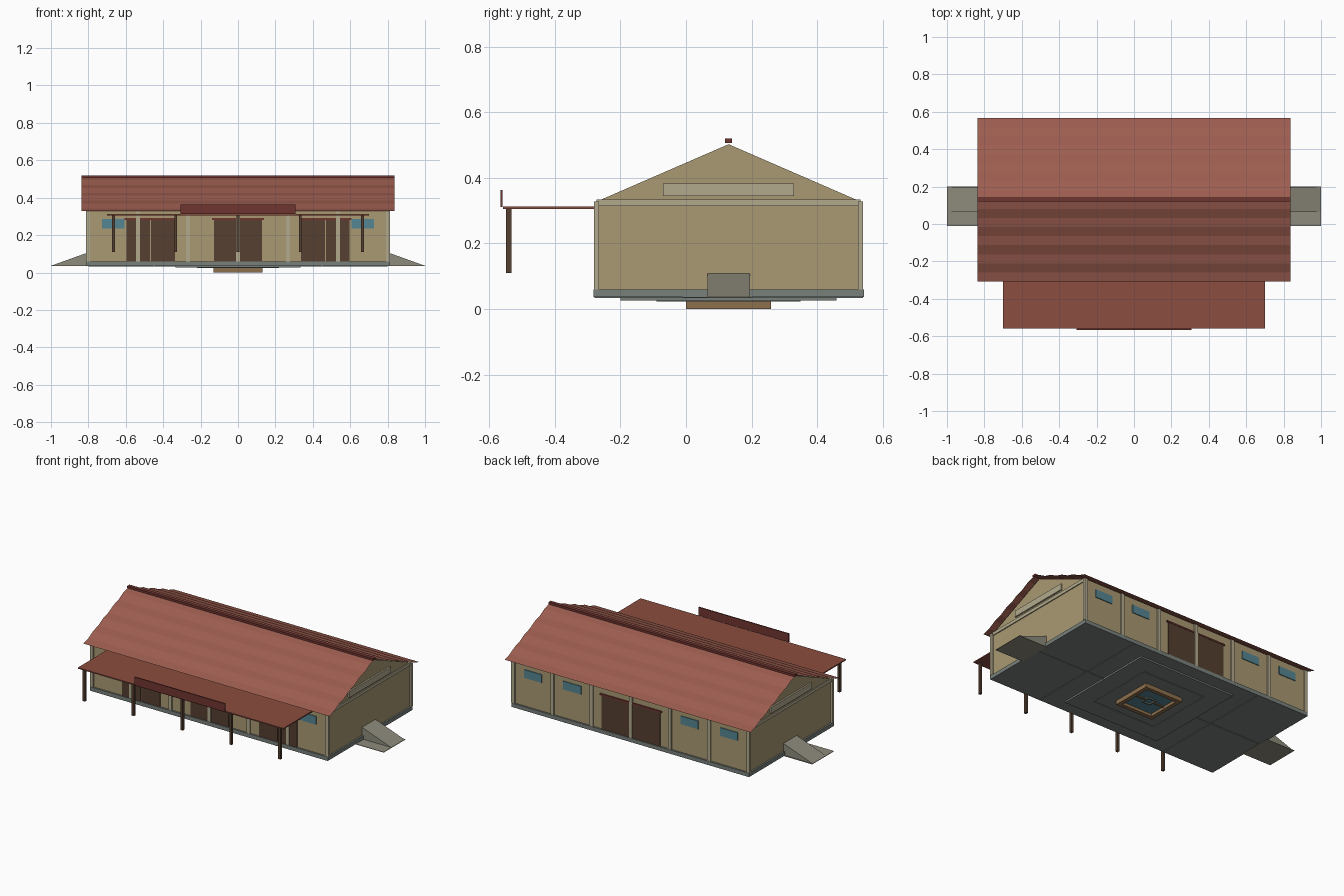
import bpy
import bmesh

cube = bpy.data.objects.get("Cube")
if cube:
    bpy.data.objects.remove(cube, do_unlink=True)


def material(name, *rgb):
    m = bpy.data.materials.new(name)
    m.use_nodes = True
    m.diffuse_color = (*rgb, 1)
    m.node_tree.nodes["Principled BSDF"].inputs["Base Color"].default_value = (*rgb, 1)
    return m


PLASTER = material("plaster", .40, .32, .17)
TRIM = material("pale_trim", .45, .40, .27)
CONCRETE = material("concrete", .19, .22, .20)
RAMP = material("ramp_concrete", .27, .26, .20)
ROOF = material("roof_red", .34, .11, .08)
CANOPY = material("canopy_red", .26, .075, .05)
MAROON = material("maroon", .16, .035, .03)
DOOR = material("dark_timber", .09, .05, .03)
FRAME = material("light_timber", .27, .16, .075)
GLASS = material("blue_glass", .09, .24, .29)


def make_object(name, bm, mat):
    mesh = bpy.data.meshes.new(name)
    bm.to_mesh(mesh)
    bm.free()
    mesh.materials.append(mat)
    obj = bpy.data.objects.new(name, mesh)
    bpy.context.collection.objects.link(obj)
    return obj


def box(name, mat, xs, ys, zs):
    """Box from its low and high limit on each axis."""
    bm = bmesh.new()
    bmesh.ops.create_cube(bm, size=1)
    for v in bm.verts:
        v.co = [(lo + hi) / 2 + c * (hi - lo) for c, (lo, hi) in zip(v.co, (xs, ys, zs))]
    return make_object(name, bm, mat)


def prism(name, mat, start, step):
    """Closed profile swept along a vector."""
    bm = bmesh.new()
    face = bm.faces.new([bm.verts.new(p) for p in start])
    ext = bmesh.ops.extrude_face_region(bm, geom=[face])
    bmesh.ops.translate(bm, vec=step, verts=[v for v in ext["geom"] if isinstance(v, bmesh.types.BMVert)])
    bmesh.ops.recalc_face_normals(bm, faces=bm.faces)
    return make_object(name, bm, mat)


def ring(name, mat, half, width, zs):
    """Square frame around the middle of the building."""
    for s, side in ((-1, "a"), (1, "b")):
        lo, hi = sorted((s * half, s * (half - width)))
        box(f"{name}_x_{side}", mat, (lo, hi), (MID - half, MID + half), zs)
        box(f"{name}_y_{side}", mat, (width - half, half - width), (MID + lo, MID + hi), zs)


MID = .13          # ridge line
FRONT, BACK = -.273, .533
FLOOR = .06
SIDES = ((-1, "right"), (1, "left"))

# Foundation and underside
box("floor_slab", CONCRETE, (-.81, .81), (-.283, .543), (.036, FLOOR))
box("under_slab", CONCRETE, (-.335, .335), (-.2, .46), (.026, .036))
box("under_joint_long", CONCRETE, (-.8, .8), (MID - .004, MID + .004), (.033, .036))
for s, side in SIDES:
    x = s * .45
    box(f"under_joint_{side}", CONCRETE, (x - .004, x + .004), (-.28, .54), (.033, .036))
ring("under_panel_edge", CONCRETE, .22, .006, (.023, .026))
ring("pit_frame", FRAME, .13, .025, (0, .027))
box("pit_panel", GLASS, (-.105, .105), (MID - .105, MID + .105), (.018, .026))
ring("pit_inner_frame", CONCRETE, .03, .008, (.01, .018))
for s, side in SIDES:
    lo, hi = sorted((s * .03, s * .105))
    box(f"pit_bar_{side}", FRAME, (lo, hi), (MID - .006, MID + .006), (.012, .018))

# Walls with gable ends
walls = [(FRONT, FLOOR), (FRONT, .328), (MID, .503), (BACK, .328), (BACK, FLOOR)]
prism("gabled_walls", PLASTER, [(-.8, y, z) for y, z in walls], (1.6, 0, 0))

# Wall pilasters, front and back
for i in range(7):
    x = (i - 3) * .267
    for y, face in ((FRONT, "front"), (BACK, "back")):
        box(f"{face}_pilaster_{i + 1}", TRIM, (x - .011, x + .011), (y - .008, y + .008), (FLOOR, .328))

# Gable tie beams, gable sign boards, loading ramps
for s, side in SIDES:
    lo, hi = sorted((s * .79, s * .806))
    box(f"{side}_tie_beam", TRIM, (lo, hi), (FRONT, BACK), (.314, .334))
    lo, hi = sorted((s * .79, s * .81))
    box(f"{side}_gable_board", TRIM, (lo, hi), (-.07, .33), (.345, .383))
    wedge = [(s * .8, .065, .036), (s * 1.0, .065, .036), (s * .8, .065, .108)]
    prism(f"{side}_ramp", RAMP, wedge, (0, .13, 0))
    lo, hi = sorted((s * .8, s * 1.0))
    box(f"{side}_ramp_pad", RAMP, (lo, hi), (-.01, .2), (.034, .037))


def double_door(name, x, half, y, top):
    for s, leaf in SIDES:
        lo, hi = sorted((x + s * .003, x + s * half))
        box(f"{name}_{leaf}_leaf", DOOR, (lo, hi), (y - .005, y + .005), (FLOOR, top))
    box(f"{name}_lintel", MAROON, (x - half - .01, x + half + .01), (y - .007, y + .007), (top, top + .01))


def window(name, x, y):
    box(f"{name}_glass", GLASS, (x - .06, x + .06), (y - .005, y + .005), (.235, .285))


# Doors and windows
for name, x in (("right", -.467), ("centre", 0), ("left", .467)):
    double_door(f"front_{name}_door", x, .129, FRONT, .282)
double_door("back_door", 0, .2, BACK, .268)
for s, side in SIDES:
    window(f"front_{side}_window", s * .667, FRONT)
    window(f"back_{side}_outer_window", s * .667, BACK)
    window(f"back_{side}_inner_window", s * .4, BACK)

# Corrugated roof sheets
STRIPS = 9
for s, side in ((-1, "front"), (1, "back")):
    bm = bmesh.new()
    rows = []
    for i in range(STRIPS + 1):
        t = i / STRIPS
        y, z = MID + s * .438 * t, .509 - .187 * t + (.006 if i % 2 else 0)
        rows.append([bm.verts.new((x, y, z)) for x in (-.838, .838)])
    for (a, b), (c, d) in zip(rows, rows[1:]):
        bm.faces.new((a, c, d, b) if s < 0 else (a, b, d, c))
    make_object(f"{side}_roof_sheet", bm, ROOF)
box("ridge_cap", MAROON, (-.838, .838), (MID - .011, MID + .011), (.507, .52))

# Front canopy with posts and sign board
box("canopy", CANOPY, (-.7, .7), (-.558, FRONT), (.306, .313))
box("canopy_board", MAROON, (-.308, .308), (-.567, -.56), (.312, .363))
for i in range(5):
    x = (i - 2) * .333
    box(f"canopy_post_{i + 1}", DOOR, (x - .0075, x + .0075), (-.549, -.533), (.11, .308))
